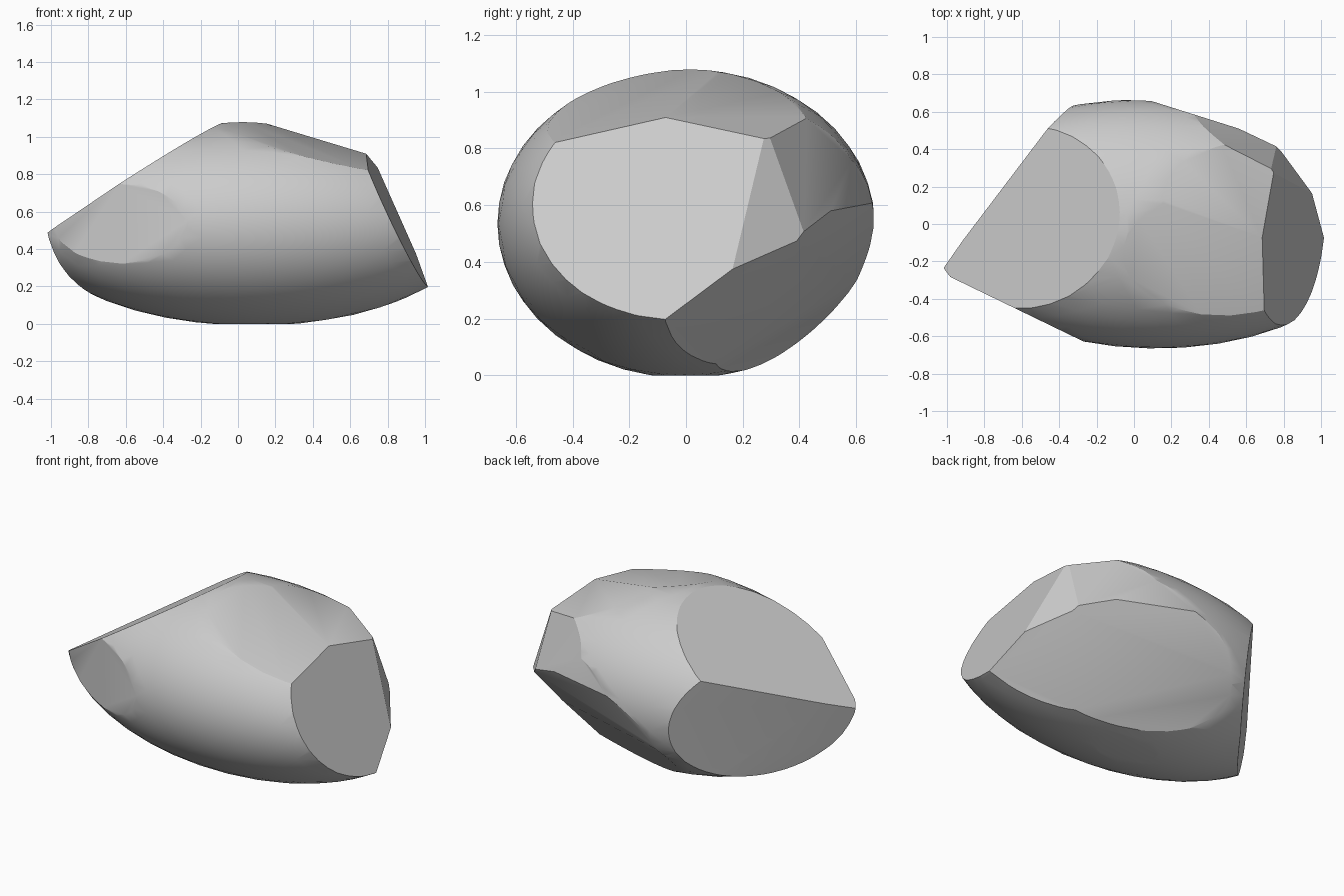
import bpy, bmesh, math
from mathutils import Matrix, Vector

cube = bpy.data.objects.get("Cube")
if cube:
    bpy.data.objects.remove(cube, do_unlink=True)

# Stone colour
stone = bpy.data.materials.new("grey_stone")
stone.use_nodes = True
grey = (0.6, 0.6, 0.6, 1.0)
stone.diffuse_color = grey
stone.node_tree.nodes["Principled BSDF"].inputs["Base Color"].default_value = grey

# Rounded boulder body: a stretched ball, sheared slightly sideways
bm = bmesh.new()
bmesh.ops.create_icosphere(bm, subdivisions=4, radius=1.0)
shear = Matrix.Identity(4)
shear[1][0] = -0.02
shape = Matrix.Translation((0.08, 0, 0.535)) @ shear @ Matrix.Diagonal((1.2, 0.665, 0.545, 1))
bm.transform(shape)


def chip(normal, distance):
    """Slice off everything beyond a plane and close the cut with one flat face."""
    n = Vector(normal).normalized()
    everything = bm.verts[:] + bm.edges[:] + bm.faces[:]
    cut = bmesh.ops.bisect_plane(bm, geom=everything, dist=1e-5, plane_co=n * distance,
                                 plane_no=n, clear_outer=True)
    rim = [e for e in cut["geom_cut"] if isinstance(e, bmesh.types.BMEdge)]
    bmesh.ops.holes_fill(bm, edges=rim, sides=0)


# Chipped planes: outward direction and distance from the origin
chip((0.216, -0.21, 0.954), 1.03)      # top right shoulder, front half
chip((0.331, 0.141, 0.932), 1.065)     # top right shoulder, back half
chip((0.3, 0.95, 0), 0.655)            # back side
chip((0.5, 0.8, 0.33), 0.88)           # back right slope
chip((0.83, 0.5, 0.25), 0.965)         # right corner above
chip((0.437, 0.61, -0.66), 0.269)      # right corner below
chip((0.245, 0.86, -0.448), 0.316)     # back facet
chip((0.2, 0.7, -0.68), 0.153)         # undercut below the back facet
chip((-0.436, -0.9, 0), 0.683)         # front left side
chip((0.905, -0.07, 0.42), 1.007)      # broken right end
chip((-0.54, 0.058, 0.84), 0.945)      # sloping upper left
chip((-0.77, 0.63, -0.11), 0.589)      # broken back left
chip((-0.783, 0.604, -0.153), 0.58)    # lower back left
chip((0, 0, -1), 0)                    # resting patch

bmesh.ops.recalc_face_normals(bm, faces=bm.faces[:])
mesh = bpy.data.meshes.new("boulder")
bm.to_mesh(mesh)
bm.free()
mesh.materials.append(stone)
boulder = bpy.data.objects.new("boulder", mesh)
bpy.context.collection.objects.link(boulder)

# Soft shading with crisp chip edges
bpy.ops.object.select_all(action="DESELECT")
boulder.select_set(True)
bpy.context.view_layer.objects.active = boulder
bpy.ops.object.shade_smooth_by_angle(angle=math.radians(25))
